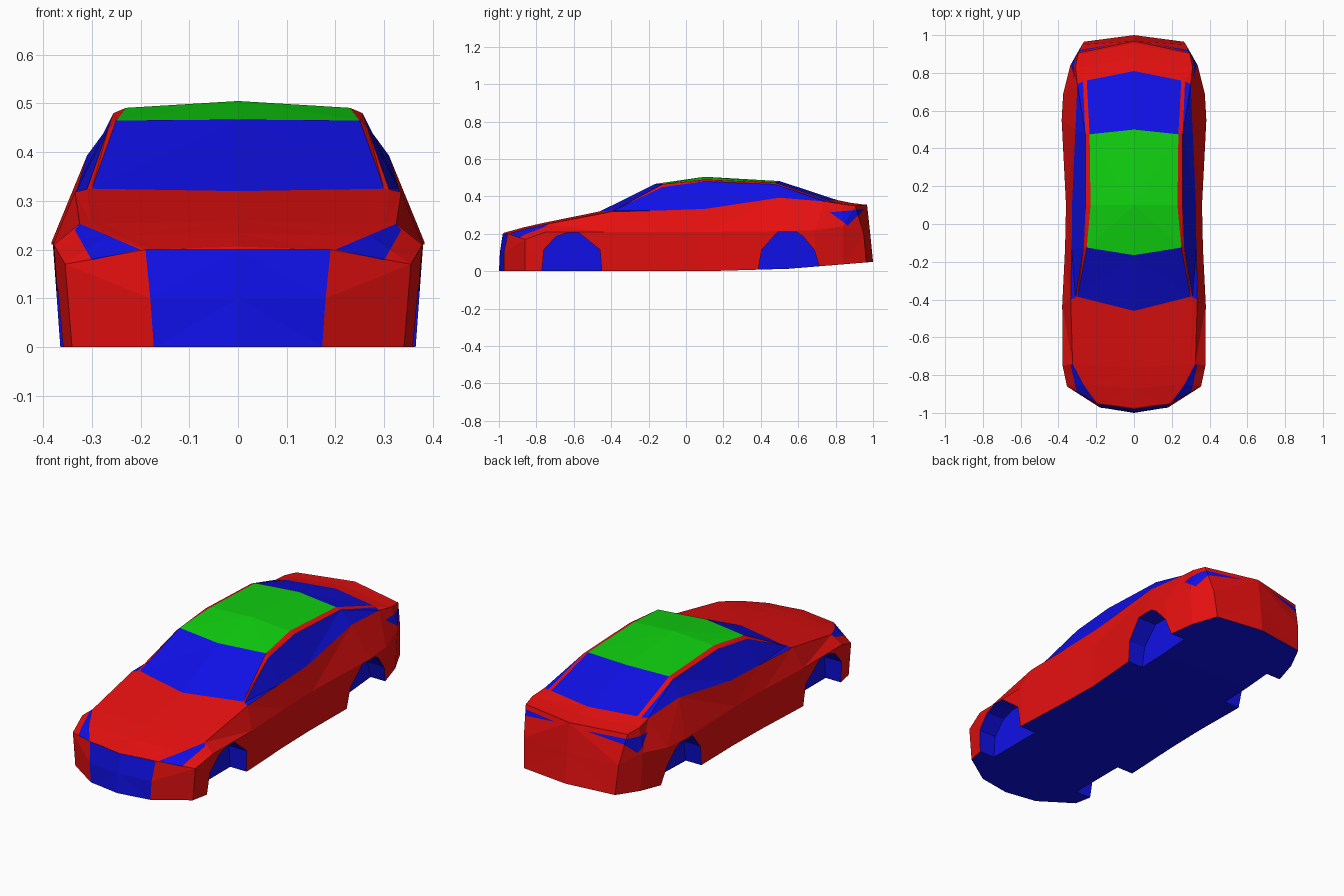
import bpy, bmesh
from mathutils import Vector

if "Cube" in bpy.data.objects:
    bpy.data.objects.remove(bpy.data.objects["Cube"])

RED, BLUE, GREEN = 0, 1, 2
mats = []
for name, col in (("red paint", (0.8, 0.005, 0.005, 1)),
                  ("blue glass", (0.005, 0.005, 0.8, 1)),
                  ("green roof", (0.005, 0.65, 0.005, 1))):
    m = bpy.data.materials.new(name)
    m.diffuse_color = col
    m.use_nodes = True
    m.node_tree.nodes["Principled BSDF"].inputs["Base Color"].default_value = m.diffuse_color
    mats.append(m)


def make_object(name, bm):
    mesh = bpy.data.meshes.new(name)
    bm.to_mesh(mesh)
    bm.free()
    for m in mats:
        mesh.materials.append(m)
    ob = bpy.data.objects.new(name, mesh)
    bpy.context.collection.objects.link(ob)
    return ob


# long lines of the body, nose to tail
waist = [(0, -.995, .1), (.18, -.972, .1), (.355, -.86, .17), (.378, -.75, .21),
         (.38, -.43, .21), (.365, -.13, .21), (.36, .1, .21), (.383, .55, .215),
         (.375, .69, .22), (.337, .84, .24), (.275, .95, .2), (0, .985, .2)]
shoulder = [(0, -.98, .2), (.19, -.952, .2), (.27, -.85, .228), (.325, -.74, .253),
            (.335, -.4, .318), (.33, -.13, .325), (.328, .1, .333), (.31, .5, .393),
            (.30, .74, .373), (.31, .83, .36), (.295, .905, .35), (0, .968, .357)]
# cabin: window top edge, roof edge, centre line (stations 4 to 8)
cabin = {4: [(.31, -.39, .324), (.30, -.385, .325), (0, -.46, .32)],
         5: [(.266, -.125, .45), (.25, -.125, .465), (0, -.165, .467)],
         6: [(.256, .1, .48), (.23, .1, .491), (0, .1, .505)],
         7: [(.258, .48, .464), (.235, .475, .474), (0, .5, .482)],
         8: [(.27, .755, .376), (.25, .76, .378), (0, .81, .38)]}


def half_ring(i):
    w, s = waist[i], shoulder[i]
    y = {0: -1, len(waist) - 1: 1}.get(i, w[1] + (.015 if i == 10 else 0))
    z = max(0, (y - .39) * .082)
    ring = [(0, y, z), (w[0] * .96, y, z), w, s]
    if i in cabin:
        return ring + cabin[i]
    if s[0] == 0:
        return ring + [s] * 3
    shift = -.02 if i < 4 else .05
    return ring + [(s[0] * .93, s[1], s[2] + .001), (s[0] * .85, s[1], s[2] + .001),
                   (0, s[1] + shift, s[2] + .006)]


def colour(seg, col):
    if col == 0 or (seg == 0 and col in (1, 2)):      # floor, grille
        return BLUE
    if col == 3 and 4 <= seg <= 7:                    # side windows
        return BLUE
    if col == 5 and seg in (4, 7):                    # windscreen, rear window
        return BLUE
    if col == 5 and seg in (5, 6):                    # roof
        return GREEN
    return RED


bm = bmesh.new()
rings = [half_ring(i) for i in range(len(waist))]
for side in (1, -1):
    grid = [[bm.verts.new((side * x, y, z)) for x, y, z in r] for r in rings]
    for i in range(len(grid) - 1):
        for c in range(6):
            f = bm.faces.new((grid[i][c], grid[i + 1][c], grid[i + 1][c + 1], grid[i][c + 1]))
            f.material_index = colour(i, c)
bmesh.ops.remove_doubles(bm, verts=bm.verts[:], dist=1e-4)
bmesh.ops.dissolve_degenerate(bm, edges=bm.edges[:], dist=1e-5)
bmesh.ops.triangulate(bm, faces=bm.faces[:])
bmesh.ops.recalc_face_normals(bm, faces=bm.faces[:])


def paint(poly, axis, region):
    """Cut a convex outline, seen along an axis, into the faces of a region and colour it blue."""
    a, b = [k for k in range(3) if k != axis]
    mid = [sum(p[k] for p in poly) / len(poly) for k in (0, 1)]
    planes = []
    for p, q in zip(poly, poly[1:] + poly[:1]):
        n, co = Vector((0, 0, 0)), Vector((0, 0, 0))
        n[a], n[b] = q[1] - p[1], p[0] - q[0]
        co[a], co[b] = p
        if n[a] * (mid[0] - p[0]) + n[b] * (mid[1] - p[1]) < 0:
            n = -n
        planes.append((co, n.normalized()))
    for co, n in planes:
        faces = [f for f in bm.faces if region(f.calc_center_median())]
        geom = set(faces)
        for f in faces:
            geom.update(f.edges)
            geom.update(f.verts)
        bmesh.ops.bisect_plane(bm, geom=list(geom), dist=1e-5, plane_co=co, plane_no=n)
    for f in bm.faces:
        c = f.calc_center_median()
        if region(c) and all((c - co).dot(n) > 0 for co, n in planes):
            f.material_index = BLUE


# headlights (front outline) and tail lights (side outline)
for s in (1, -1):
    paint([(s * .2, .2), (s * .3, .178), (s * .335, .24), (s * .325, .253)], 1,
          lambda c: c.y < -.6 and c.x * s > .1 and c.z > .05)
    paint([(.77, .315), (.955, .332), (.865, .245)], 0,
          lambda c: c.y > .6 and c.x * s > .08 and c.z > .08)
body = make_object("car_body", bm)

# wheel arch cutter
arches = [[(-.77, -.1), (-.77, 0), (-.76, .115), (-.695, .185), (-.63, .208), (-.575, .208),
           (-.46, .115), (-.45, 0), (-.45, -.1)],
          [(.385, -.1), (.385, 0), (.405, .115), (.49, .21), (.59, .21), (.625, .187),
           (.685, .115), (.715, .02), (.715, -.1)]]
bm = bmesh.new()
for arch in arches:
    for s in (1, -1):
        f = bm.faces.new([bm.verts.new((s * .27, y, z)) for y, z in arch])
        new = bmesh.ops.extrude_face_region(bm, geom=[f])["geom"]
        bmesh.ops.translate(bm, verts=[v for v in new if isinstance(v, bmesh.types.BMVert)],
                            vec=(s * .25, 0, 0))
bmesh.ops.recalc_face_normals(bm, faces=bm.faces[:])
for f in bm.faces:
    f.material_index = BLUE
cutter = make_object("wheel_arch_cutter", bm)
cutter.hide_render = True
cutter.display_type = 'WIRE'

mod = body.modifiers.new("wheel_arches", 'BOOLEAN')
mod.operation = 'DIFFERENCE'
mod.solver = 'EXACT'
mod.object = cutter
